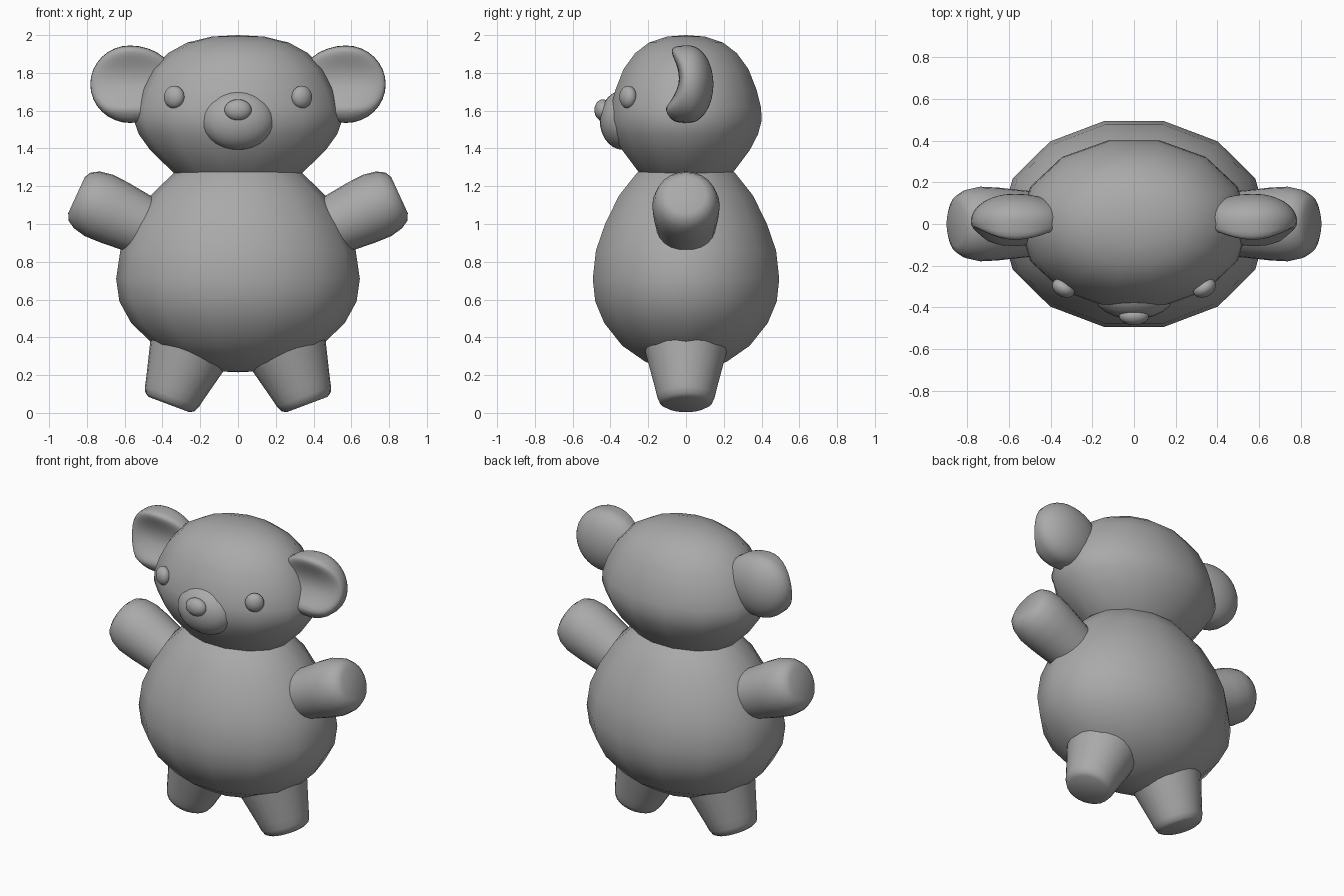
import bpy, bmesh, math
from mathutils import Vector, Matrix

if "Cube" in bpy.data.objects:
    bpy.data.objects.remove(bpy.data.objects["Cube"])

GREY = (0.4, 0.4, 0.4, 1)
grey = bpy.data.materials.new("plain grey")
grey.use_nodes = True
grey.diffuse_color = GREY
grey.node_tree.nodes["Principled BSDF"].inputs["Base Color"].default_value = GREY


def finish(bm, name):
    """Turn a bmesh into a smooth-shaded grey object."""
    bmesh.ops.recalc_face_normals(bm, faces=bm.faces[:])
    mesh = bpy.data.meshes.new(name)
    bm.to_mesh(mesh)
    bm.free()
    mesh.materials.append(grey)
    obj = bpy.data.objects.new(name, mesh)
    bpy.context.collection.objects.link(obj)
    bpy.context.view_layer.objects.active = obj
    obj.select_set(True)
    bpy.ops.object.shade_smooth_by_angle(angle=math.radians(65))
    obj.select_set(False)
    return obj


def lathe(name, profile, sides, depth=1.0, matrix=Matrix()):
    """Spin (radius, height) points round z; depth squashes y."""
    bm = bmesh.new()
    rings = []
    for r, h in profile:
        if r == 0:
            rings.append([bm.verts.new((0, 0, h))] * sides)
            continue
        angles = [math.tau * i / sides for i in range(sides)]
        rings.append([bm.verts.new((r * math.cos(a), r * depth * math.sin(a), h))
                      for a in angles])
    for low, high in zip(rings, rings[1:]):
        for i in range(sides):
            j = (i + 1) % sides
            corners = dict.fromkeys((low[i], low[j], high[j], high[i]))
            bm.faces.new(list(corners))
    bm.transform(matrix)
    return finish(bm, name)


def ellipsoid(name, centre, radii, turn=0.0):
    bm = bmesh.new()
    bmesh.ops.create_uvsphere(bm, u_segments=24, v_segments=14, radius=1)
    bm.transform(Matrix.Translation(centre) @ Matrix.Rotation(turn, 4, "Z")
                 @ Matrix.Diagonal((*radii, 1)))
    return finish(bm, name)


def limb(name, profile, tip, direction):
    """Lathe whose z axis runs from the tip towards the body."""
    turn = Vector(direction).to_track_quat("Z", "Y").to_matrix().to_4x4()
    return lathe(name, profile, 24, matrix=Matrix.Translation(tip) @ turn)


def ear(name, side):
    """Round back, front scooped by a hollow running across the ear."""
    bm = bmesh.new()
    bmesh.ops.create_uvsphere(bm, u_segments=32, v_segments=24, radius=1)
    bm.transform(Matrix.Rotation(math.pi / 2, 4, "X"))
    for vert in bm.verts:
        u, v, w = vert.co
        if v > 0:
            y = 0.015 + 0.13 * v
        else:
            lip = 0.053 + 0.08 * min(1.1, (w - 0.15) ** 2 / 0.55)
            y = 0.015 - math.sqrt(-v) * lip
        x = 0.572 + u * (0.21 if u > 0 else 0.25)
        vert.co = (side * x, y, 1.74 + 0.205 * w)
    return finish(bm, name)


# Torso and head
lathe("body", [(0, 0.215), (0.1, 0.22), (0.28, 0.27), (0.44, 0.355), (0.565, 0.475),
               (0.628, 0.59), (0.645, 0.71), (0.623, 0.86), (0.56, 1.0),
               (0.464, 1.15), (0.34, 1.27), (0.2, 1.34)], 14, depth=0.785)
lathe("head", [(0.2, 1.2), (0.34, 1.27), (0.464, 1.39), (0.525, 1.475), (0.552, 1.55),
               (0.546, 1.62), (0.515, 1.71), (0.455, 1.82), (0.37, 1.905),
               (0.27, 1.96), (0.14, 1.992), (0, 2.0)], 14, depth=0.745)

# Face
ellipsoid("muzzle", (0, -0.335, 1.55), (0.195, 0.122, 0.157))
ellipsoid("nose", (0, -0.44, 1.603), (0.072, 0.045, 0.057))

# Paired parts
ARM = [(0, 0), (0.105, 0), (0.14, 0.018), (0.165, 0.06), (0.179, 0.13),
       (0.175, 0.22), (0.155, 0.42), (0.14, 0.55)]
LEG = [(0, 0), (0.115, 0), (0.14, 0.015), (0.153, 0.045), (0.163, 0.09),
       (0.216, 0.3), (0.235, 0.4)]
for label, side in (("left", 1), ("right", -1)):
    ellipsoid(label + "_eye", (side * 0.338, -0.307, 1.672),
              (0.058, 0.042, 0.06), turn=side * math.radians(30))
    ear(label + "_ear", side)
    limb(label + "_arm", ARM, (side * 0.855, 0, 1.153), (-side * 0.908, 0, -0.418))
    limb(label + "_leg", LEG, (side * 0.365, 0, 0.044), (-side * 0.35, 0, 0.935))
